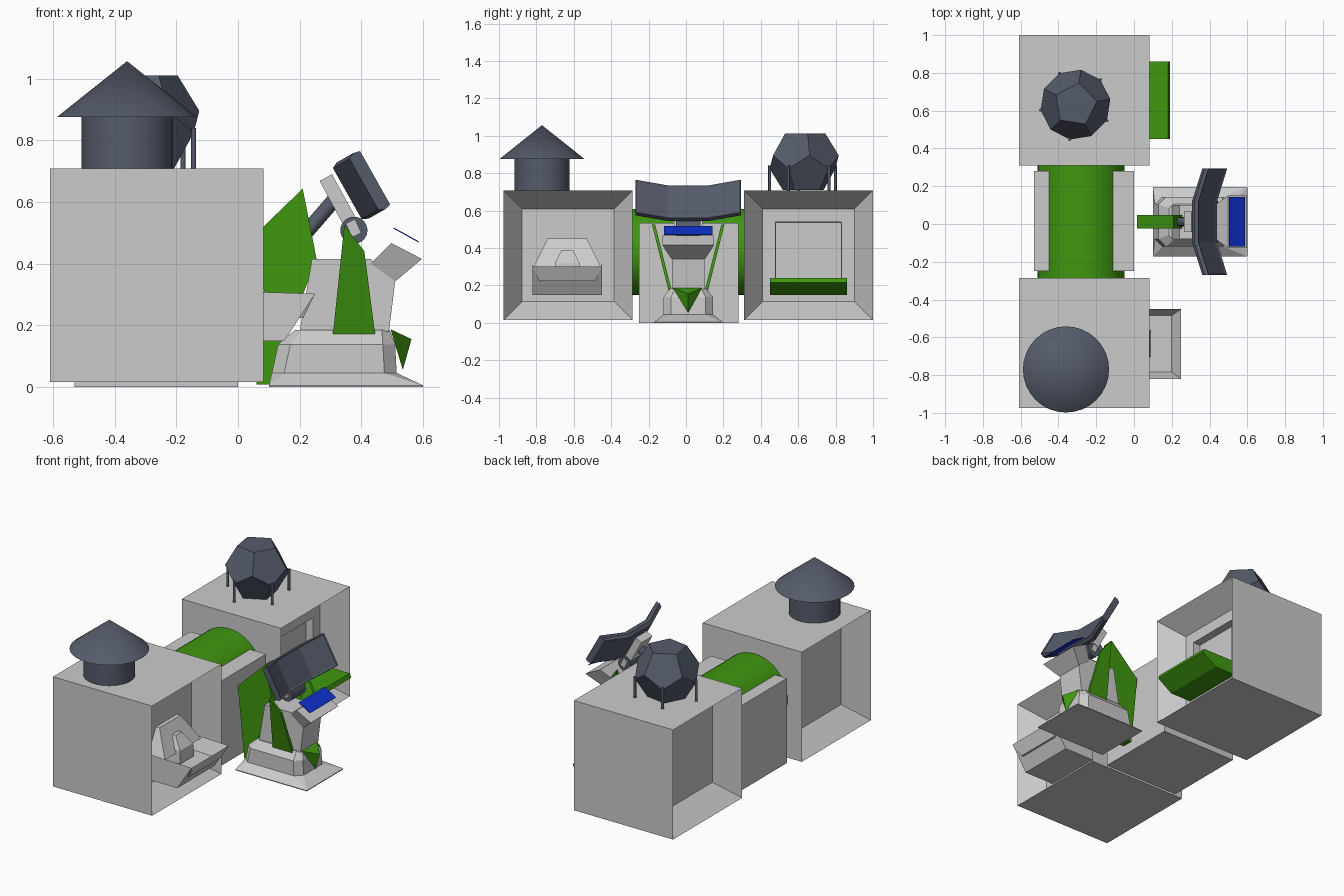
import bpy, bmesh, math
from mathutils import Vector

if "Cube" in bpy.data.objects:
    bpy.data.objects.remove(bpy.data.objects["Cube"])


def material(name, rgb):
    m = bpy.data.materials.new(name)
    m.diffuse_color = (*rgb, 1)
    m.use_nodes = True
    m.node_tree.nodes["Principled BSDF"].inputs["Base Color"].default_value = m.diffuse_color
    return m


GREEN = material("green", (0.05, 0.31, 0.005))
SLATE = material("slate", (0.09, 0.105, 0.145))
BLUE = material("blue", (0.005, 0.03, 0.6))
CY = 0.012  # centre line of the console


def finish(name, bm, mat=None):
    bmesh.ops.recalc_face_normals(bm, faces=bm.faces)
    me = bpy.data.meshes.new(name)
    bm.to_mesh(me)
    bm.free()
    ob = bpy.data.objects.new(name, me)
    bpy.context.collection.objects.link(ob)
    if mat:
        me.materials.append(mat)
    return ob


def loft_bm(rings):
    """Closed solid through rings of equal length."""
    bm = bmesh.new()
    rows = [[bm.verts.new(p) for p in r] for r in rings]
    n = len(rows[0])
    for a, b in zip(rows, rows[1:]):
        for i in range(n):
            j = (i + 1) % n
            bm.faces.new((a[i], a[j], b[j], b[i]))
    bm.faces.new(rows[0][::-1])
    bm.faces.new(rows[-1])
    bmesh.ops.recalc_face_normals(bm, faces=bm.faces)
    return bm


def prism_bm(pts, y0, y1, lean=0.0):
    """x-z profile extruded along y, optionally leaning with height."""
    z0 = min(z for _, z in pts)
    return loft_bm([[(x, y + lean * (z - z0), z) for x, z in pts] for y in (y0, y1)])


def prism(name, pts, y0, y1, mat=None, lean=0.0):
    return finish(name, prism_bm(pts, y0, y1, lean), mat)


def box_bm(lo, hi):
    return prism_bm([(lo[0], lo[2]), (hi[0], lo[2]), (hi[0], hi[2]), (lo[0], hi[2])], lo[1], hi[1])


def rod(name, p, q, r, mat, r2=None, sides=32):
    p, q = Vector(p), Vector(q)
    d = q - p
    bpy.ops.mesh.primitive_cone_add(vertices=sides, radius1=r, radius2=r if r2 is None else r2,
                                    depth=d.length, location=(p + q) / 2,
                                    rotation=d.to_track_quat('Z', 'Y').to_euler())
    ob = bpy.context.object
    ob.name = name
    if mat:
        ob.data.materials.append(mat)
    bpy.ops.object.shade_smooth_by_angle(angle=math.radians(30))
    return ob


# Two end buildings with funnel-shaped recesses on both x sides
for name, y0, hatch in (("left_building", -0.975, False), ("right_building", 0.31, True)):
    bm = box_bm((-0.61, y0, 0.015), (0.083, y0 + 0.69, 0.708))
    sides = [f for f in bm.faces if abs(f.normal.x) > 0.9]
    bmesh.ops.inset_individual(bm, faces=sides, thickness=0.14, depth=-0.14)
    if hatch:
        inner = [f for f in sides if f.calc_center_median().x > -0.2]
        bmesh.ops.inset_individual(bm, faces=inner, thickness=0.1, depth=0)
        bmesh.ops.inset_individual(bm, faces=inner, thickness=0.001, depth=-0.05)
    finish(name, bm)

# Middle block with the pipe joining the buildings
finish("middle_block", box_bm((-0.53, -0.25, 0), (0, 0.28, 0.535)))
rod("connecting_pipe", (-0.28, -0.285, 0.38), (-0.28, 0.31, 0.38), 0.23, GREEN, sides=48)

# Chimney with conical roof
rod("chimney", (-0.36, -0.77, 0.70), (-0.36, -0.77, 0.88), 0.148, SLATE)
rod("chimney_roof", (-0.36, -0.77, 0.875), (-0.36, -0.77, 1.057), 0.228, SLATE, 0)

# Dodecahedral tank standing on five legs
R, TC = 0.19, Vector((-0.31, 0.632, 0.86))


def ring(r, z, a0):
    return [TC + Vector((r * R * math.cos(math.radians(a0 + 72 * k)),
                         r * R * math.sin(math.radians(a0 + 72 * k)), z * R)) for k in range(5)]


low_belt = ring(0.982, -0.188, -99)
points = ring(0.607, -0.795, -99) + low_belt + ring(0.982, 0.188, -63) + ring(0.607, 0.795, -63)
bm = bmesh.new()
for p in points:
    bm.verts.new(p)
bmesh.ops.convex_hull(bm, input=bm.verts[:])
bmesh.ops.dissolve_limit(bm, angle_limit=0.05, verts=bm.verts[:], edges=bm.edges[:])
finish("tank", bm, SLATE)
for p in low_belt:
    rod("tank_leg", (p.x, p.y, 0.705), (p.x, p.y, 0.84), 0.008, SLATE, sides=12)

# Green tray in the right recess
prism("right_tray", [(-0.057, 0.15), (0.09, 0.15), (0.19, 0.215), (0.18, 0.24), (-0.057, 0.24)],
      0.45, 0.86, GREEN)

# Basin with hood in the left recess
bm = prism_bm([(-0.057, 0.148), (0.15, 0.148), (0.25, 0.302), (-0.057, 0.312)], -0.82, -0.45)
top = [f for f in bm.faces if f.normal.z > 0.9]
bmesh.ops.inset_individual(bm, faces=top, thickness=0.05, depth=-0.08)
finish("basin", bm)


def slab(x0, x1, hw, z):
    return [(x0, -0.635 - hw, z), (x1, -0.635 - hw, z), (x1, -0.635 + hw, z), (x0, -0.635 + hw, z)]


finish("basin_hood", loft_bm([slab(-0.056, 0.06, 0.18, 0.3), slab(-0.056, -0.03, 0.105, 0.45)]))
finish("basin_spout", loft_bm([slab(-0.05, 0.09, 0.07, 0.24), slab(-0.05, 0.085, 0.065, 0.32),
                               slab(-0.05, 0.03, 0.03, 0.39)]))


# Console pedestal from chamfered rectangles
def octagon(x0, x1, hw, c, z):
    a, b = CY - hw, CY + hw
    return [(x0 + c, a, z), (x1 - c, a, z), (x1, a + c, z), (x1, b - c, z),
            (x1 - c, b, z), (x0 + c, b, z), (x0, b - c, z), (x0, a + c, z)]


finish("console_base", loft_bm([octagon(0.1, 0.6, 0.183, 0.002, 0.0),
                                octagon(0.1, 0.6, 0.183, 0.002, 0.005),
                                octagon(0.11, 0.515, 0.132, 0.04, 0.045),
                                octagon(0.13, 0.51, 0.132, 0.04, 0.138),
                                octagon(0.185, 0.492, 0.095, 0.025, 0.185)]))
prism("console_column", [(0.2, 0.18), (0.24, 0.415), (0.43, 0.415), (0.51, 0.342), (0.49, 0.18)],
      CY - 0.088, CY + 0.088)


# Flared console head and the floating blue panel
def quad_xz(a, b, hw):
    return [(a[0], CY - hw, a[1]), (b[0], CY - hw, b[1]), (b[0], CY + hw, b[1]), (a[0], CY + hw, a[1])]


finish("console_head", loft_bm([quad_xz((0.43, 0.4), (0.51, 0.342), 0.09),
                                quad_xz((0.497, 0.467), (0.597, 0.415), 0.138)]))
finish("blue_panel", loft_bm([quad_xz((0.504, 0.514), (0.585, 0.469), 0.13),
                              quad_xz((0.506, 0.517), (0.587, 0.472), 0.13)]), BLUE)

# Green fins: back arm, two leaning side fins, front wedge
prism("back_arm", [(0.06, 0.008), (0.12, 0.008), (0.15, 0.14), (0.255, 0.415), (0.21, 0.643), (0.015, 0.455)],
      CY - 0.035, CY + 0.035, GREEN)
for s in (-1, 1):
    prism("side_fin", [(0.308, 0.17), (0.445, 0.17), (0.41, 0.44), (0.345, 0.525)],
          CY + s * 0.088, CY + s * 0.105, GREEN, lean=s * 0.25)
bm = bmesh.new()
for p in ((0.495, -0.07, 0.187), (0.495, 0.085, 0.187), (0.563, CY, 0.155), (0.535, CY, 0.055)):
    bm.verts.new(p)
bmesh.ops.convex_hull(bm, input=bm.verts[:])
finish("front_wedge", bm, GREEN)

# Monitor bent in three segments, with an inset screen
down, out = Vector((0.49, 0, -0.87)), Vector((0.87, 0, 0.49))
origin = Vector((0.308, CY, 0.71))
rings = []
for y, f in ((-0.283, 0.062), (-0.11, 0), (0.11, 0), (0.283, 0.062)):
    rings.append([origin + Vector((0, y, 0)) + down * d + out * (f + o)
                  for d, o in ((0.0, 0.0), (0.19, 0.0), (0.2, 0.02), (0.195, 0.042), (-0.005, 0.042), (-0.01, 0.02))])
bm = loft_bm(rings)
front = [f for f in bm.faces if f.normal.dot(out) > 0.85
         and (f.calc_center_median() - origin).dot(out) > 0.035]
bmesh.ops.inset_region(bm, faces=front, thickness=0.01, depth=-0.005)
finish("monitor", bm, SLATE)

# Monitor bracket, hub and arm
prism("monitor_bracket", [(0.265, 0.668), (0.305, 0.69), (0.39, 0.535), (0.35, 0.51)], CY - 0.055, CY + 0.055)
prism("hub_link", [(0.35, 0.53), (0.38, 0.545), (0.4, 0.5), (0.37, 0.485)], CY - 0.075, CY + 0.075)
rod("monitor_hub", (0.376, CY - 0.065, 0.508), (0.376, CY + 0.065, 0.508), 0.044, SLATE)
rod("monitor_arm", (0.22, CY, 0.5), (0.315, CY, 0.61), 0.024, SLATE, sides=16)
